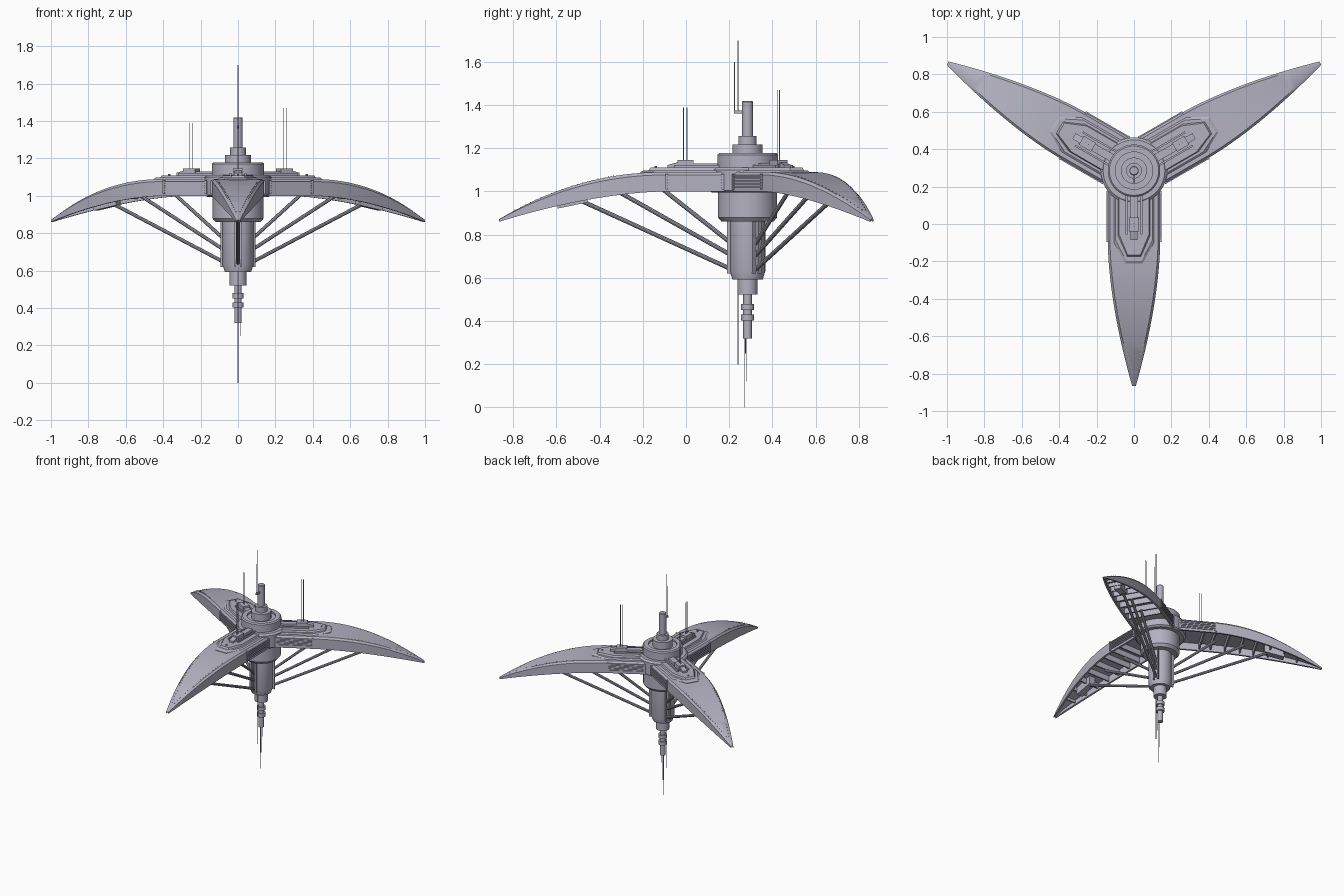
import bpy, bmesh, math
from mathutils import Vector, Matrix

cube = bpy.data.objects.get("Cube")
if cube:
    bpy.data.objects.remove(cube)

HUB = Vector((0, 0.285, 0))
ARM_ANGLES = {"front": -90, "left": 30, "right": 150}
REACH, ROOT = 1.15, 0.38

hull = bpy.data.materials.new("lavender_grey")
hull.use_nodes = True
colour = (0.45, 0.44, 0.53, 1)
hull.diffuse_color = colour
hull.node_tree.nodes["Principled BSDF"].inputs["Base Color"].default_value = colour


def finish(name, bm, arms=False):
    """Turn a bmesh into one hub part, or one copy on each arm."""
    bmesh.ops.recalc_face_normals(bm, faces=bm.faces)
    mesh = bpy.data.meshes.new(name)
    bm.to_mesh(mesh)
    bm.free()
    mesh.materials.append(hull)
    places = ARM_ANGLES.items() if arms else [("", 0)]
    for side, angle in places:
        obj = bpy.data.objects.new(f"{side}_{name}".strip("_"), mesh)
        bpy.context.collection.objects.link(obj)
        obj.location = HUB
        obj.rotation_euler.z = math.radians(angle)
    bpy.ops.object.select_all(action='DESELECT')
    obj.select_set(True)
    bpy.context.view_layer.objects.active = obj
    bpy.ops.object.shade_smooth_by_angle(angle=math.radians(30))


def loft(bm, rings):
    """Skin closed rings of equal length and cap both ends."""
    loops = [[bm.verts.new(p) for p in ring] for ring in rings]
    n = len(loops[0])
    for a, b in zip(loops, loops[1:]):
        for i in range(n):
            j = (i + 1) % n
            bm.faces.new((a[i], a[j], b[j], b[i]))
    bm.faces.new(loops[0])
    bm.faces.new(loops[-1])


def box(bm, x0, x1, y0, y1, z0, z1, drop=0):
    """Box whose far end may be lowered to follow a slope."""
    loft(bm, [[(x, y0, z0 - d), (x, y1, z0 - d), (x, y1, z1 - d), (x, y0, z1 - d)]
              for x, d in ((x0, 0), (x1, drop))])


def rod(bm, start, end, radius, sides=10):
    start, end = Vector(start), Vector(end)
    axis = end - start
    turn = axis.to_track_quat('Z', 'Y').to_matrix().to_4x4()
    bmesh.ops.create_cone(bm, cap_ends=True, segments=sides, radius1=radius,
                          radius2=radius, depth=axis.length,
                          matrix=Matrix.Translation((start + end) / 2) @ turn)


def lathe(name, profile, sides=40):
    bm = bmesh.new()
    loft(bm, [[(r * math.cos(math.tau * i / sides), r * math.sin(math.tau * i / sides), z)
               for i in range(sides)] for r, z in profile])
    finish(name, bm)


# Arm shape: half width, top height and bottom height at a distance from the hub
def along(r):
    return max(0, (r - ROOT) / (REACH - ROOT))


def half_width(r):
    return 0.01 + 0.13 * (1 - along(r) ** 1.7)


def top(r):
    return 1.09 - 0.218 * along(r) ** 2.1


def under(r):
    return 1.0 - 0.14 * along(r) ** 1.7


def roof(r):
    return under(r) + 0.6 * (top(r) - under(r))


# Central column
lathe("hub_collar", [(0.165, 0.995), (0.178, 1.005), (0.178, 1.1), (0.165, 1.112)])
lathe("upper_turret", [(0.14, 1.09), (0.14, 1.17), (0.132, 1.178), (0.1, 1.178), (0.1, 1.165),
                       (0.07, 1.165), (0.07, 1.218), (0.042, 1.218), (0.042, 1.258),
                       (0.025, 1.258), (0.025, 1.415), (0.021, 1.42)])
lathe("lower_drum", [(0.137, 1.0), (0.137, 0.88), (0.12, 0.86), (0.08, 0.86)])
lathe("core_cylinder", [(0.082, 0.87), (0.082, 0.63), (0.07, 0.592), (0.046, 0.592),
                        (0.046, 0.522), (0.02, 0.522)])
lathe("lower_probe", [(0.02, 0.53), (0.02, 0.48), (0.03, 0.48), (0.03, 0.452), (0.02, 0.452),
                      (0.02, 0.43), (0.03, 0.43), (0.03, 0.402), (0.02, 0.402), (0.02, 0.32)], 24)

# Whip aerials above and below the column
bm = bmesh.new()
box(bm, -0.006, 0.006, -0.062, -0.015, 1.36, 1.375)
for y, z0, z1 in ((-0.045, 1.36, 1.7), (-0.06, 1.36, 1.6),
                  (-0.045, 0.2, 0.6), (-0.015, 0, 0.33), (-0.004, 0.12, 0.33)):
    rod(bm, (0, y, z0), (0, y, z1), 0.002, 6)
rod(bm, (0.015, -0.01, 0.25), (0.015, -0.01, 0.33), 0.002, 6)
finish("column_aerials", bm)

# Arms: curved blades with a bevelled edge and a hollow underside
bm = bmesh.new()
rings = []
steps = 22
for r in [0.08] + [ROOT + (REACH - ROOT) * i / steps for i in range(steps + 1)]:
    w, t, b = half_width(r), top(r), under(r)
    edge = min(0.012, w * 0.4)
    lip = w - min(0.014, w * 0.5)
    bev = (t - b) * 0.15
    side = [(w - edge, t), (w, t - bev), (w, b), (lip, b), (lip, roof(r))]
    rings.append([(r, y, z) for y, z in side] + [(r, -y, z) for y, z in reversed(side)])
loft(bm, rings)
finish("arm_blade", bm, True)

# Cross ribs and strut pads under each arm
bm = bmesh.new()
for r in (0.3, 0.38, 0.48, 0.585, 0.68, 0.78, 0.88, 0.98):
    w = half_width(r) - 0.008
    box(bm, r - 0.005, r + 0.005, -w, w, under(r) + 0.012, roof(r) + 0.01)
box(bm, 0.74, 0.88, -0.025, 0.025, under(0.74) - 0.012, roof(0.74), under(0.74) - under(0.88))
finish("underside_ribs", bm, True)

# Side grilles
bm = bmesh.new()
for s in (-1, 1):
    for k in range(5):
        z = 1.018 + k * 0.013
        box(bm, 0.12, 0.375, s * 0.135, s * 0.146, z, z + 0.007)
    for r in (0.115, 0.375):
        box(bm, r - 0.006, r + 0.006, s * 0.135, s * 0.147, 1.01, 1.082)
finish("side_grilles", bm, True)


# Stepped deck plates with a pointed outer end
def outline(half, end, z):
    pts = [(0.1, half), (end - 0.11, half), (end, half * 0.43)]
    return [(x, y, z) for x, y in pts] + [(x, -y, z) for x, y in reversed(pts)]


bm = bmesh.new()
loft(bm, [outline(0.107, 0.495, 1.06), outline(0.107, 0.495, 1.09), outline(0.098, 0.482, 1.098)])
loft(bm, [outline(0.088, 0.465, 1.09), outline(0.08, 0.45, 1.11)])
finish("deck_plate", bm, True)

# Deck rails, central spine and aerial mount
bm = bmesh.new()
for s in (-1, 1):
    box(bm, 0.1, 0.34, s * 0.036, s * 0.046, 1.1, 1.122)
box(bm, 0.1, 0.33, -0.021, 0.021, 1.1, 1.13)
box(bm, 0.25, 0.325, -0.027, 0.027, 1.1, 1.145)
box(bm, 0.325, 0.37, -0.018, 0.018, 1.1, 1.135, 0.012)
rod(bm, (0.425, 0, 1.1), (0.425, 0, 1.117), 0.006)
finish("deck_spine", bm, True)

# Paired aerials on each arm, tallest on the left
for side, angle in ARM_ANGLES.items():
    bm = bmesh.new()
    turn = Matrix.Rotation(math.radians(angle), 3, 'Z')
    height = 1.47 if side == "left" else 1.39
    for r in (0.28, 0.297):
        rod(bm, turn @ Vector((r, 0, 1.13)), turn @ Vector((r, 0, height)), 0.002, 6)
    finish(side + "_arm_aerials", bm)

# Bracing struts and their slotted anchor on the core
bm = bmesh.new()
for r, z in ((0.78, 0.64), (0.585, 0.705), (0.385, 0.76)):
    rod(bm, (0.075, 0, z), (r + 0.01, 0, under(r) + 0.012), 0.01)
finish("bracing_struts", bm, True)
bm = bmesh.new()
for s in (-1, 1):
    box(bm, 0.06, 0.096, s * 0.011, s * 0.02, 0.62, 0.865)
finish("strut_anchor", bm, True)

# Rivet rows along the blade edges
bm = bmesh.new()
for k in range(20):
    r = 0.62 + k * 0.024
    for s in (-1, 1):
        y = s * (half_width(r) - 0.02)
        if abs(y) > 0.006:
            rod(bm, (r, y, top(r) - 0.005), (r, y, top(r) + 0.002), 0.0025, 6)
finish("blade_rivets", bm, True)
